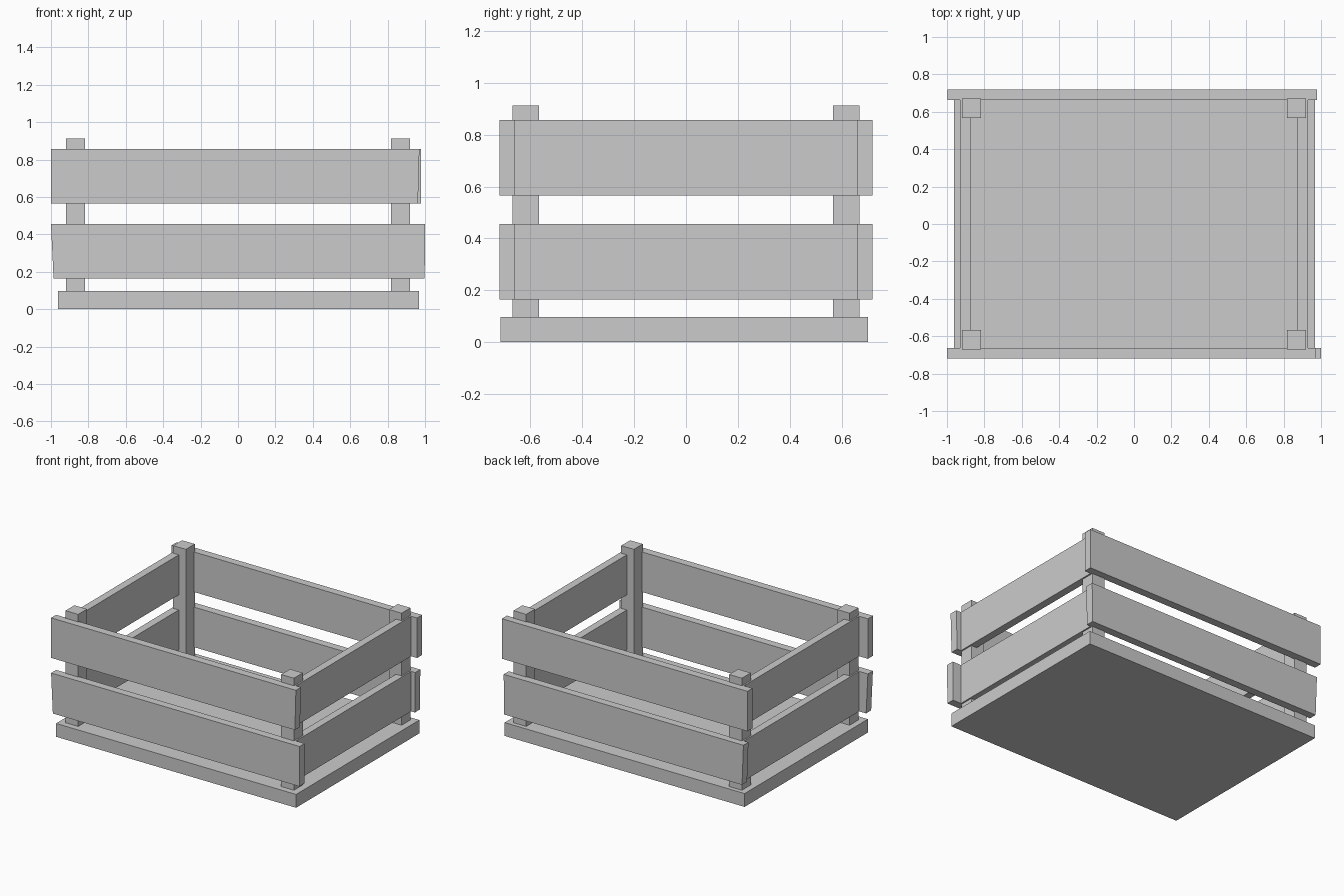
import bpy

if "Cube" in bpy.data.objects:
    bpy.data.objects.remove(bpy.data.objects["Cube"])


def prism(name, bottom, top, y, z):
    """Box with separate (x0, x1) extents at its bottom and top, for skewed end cuts."""
    verts = [(x, yy, zz) for zz, xs in zip(z, (bottom, top))
             for x, yy in ((xs[0], y[0]), (xs[1], y[0]), (xs[1], y[1]), (xs[0], y[1]))]
    faces = [(3, 2, 1, 0), (4, 5, 6, 7)]
    faces += [(i, (i + 1) % 4, (i + 1) % 4 + 4, i + 4) for i in range(4)]
    mesh = bpy.data.meshes.new(name)
    mesh.from_pydata(verts, [], faces)
    obj = bpy.data.objects.new(name, mesh)
    bpy.context.collection.objects.link(obj)
    return obj


def box(name, x, y, z):
    return prism(name, x, x, y, z)


LOWER = (0.165, 0.456)
UPPER = (0.566, 0.857)
FRONT = (-0.72, -0.662)
BACK = (0.662, 0.72)

# Base board
box("base_board", (-0.963, 0.968), (-0.715, 0.702), (0, 0.097))

# Corner posts
for side, sx in (("left", -1), ("right", 1)):
    for end, sy in (("front", -1), ("back", 1)):
        cx, cy = sx * 0.868, sy * 0.619
        box(f"{end}_{side}_post", (cx - 0.051, cx + 0.051),
            (cy - 0.051, cy + 0.051), (0.09, 0.912))

# Long slats, with slightly uneven hand-cut ends
prism("front_lower_slat", (-0.986, 0.998), (-1.0, 1.0), FRONT, LOWER)
prism("front_upper_slat", (-1.0, 0.962), (-1.0, 0.97), FRONT, UPPER)
prism("back_lower_slat", (-0.955, 0.96), (-0.966, 0.963), BACK, LOWER)
prism("back_upper_slat", (-0.998, 0.978), (-0.998, 0.978), BACK, UPPER)

# Short side slats, let into the posts
for side, sx in (("left", -1), ("right", 1)):
    xs = sorted((sx * 0.93, sx * 0.874))
    for level, z in (("lower", LOWER), ("upper", UPPER)):
        box(f"{side}_{level}_slat", xs, (-0.662, 0.662), z)
